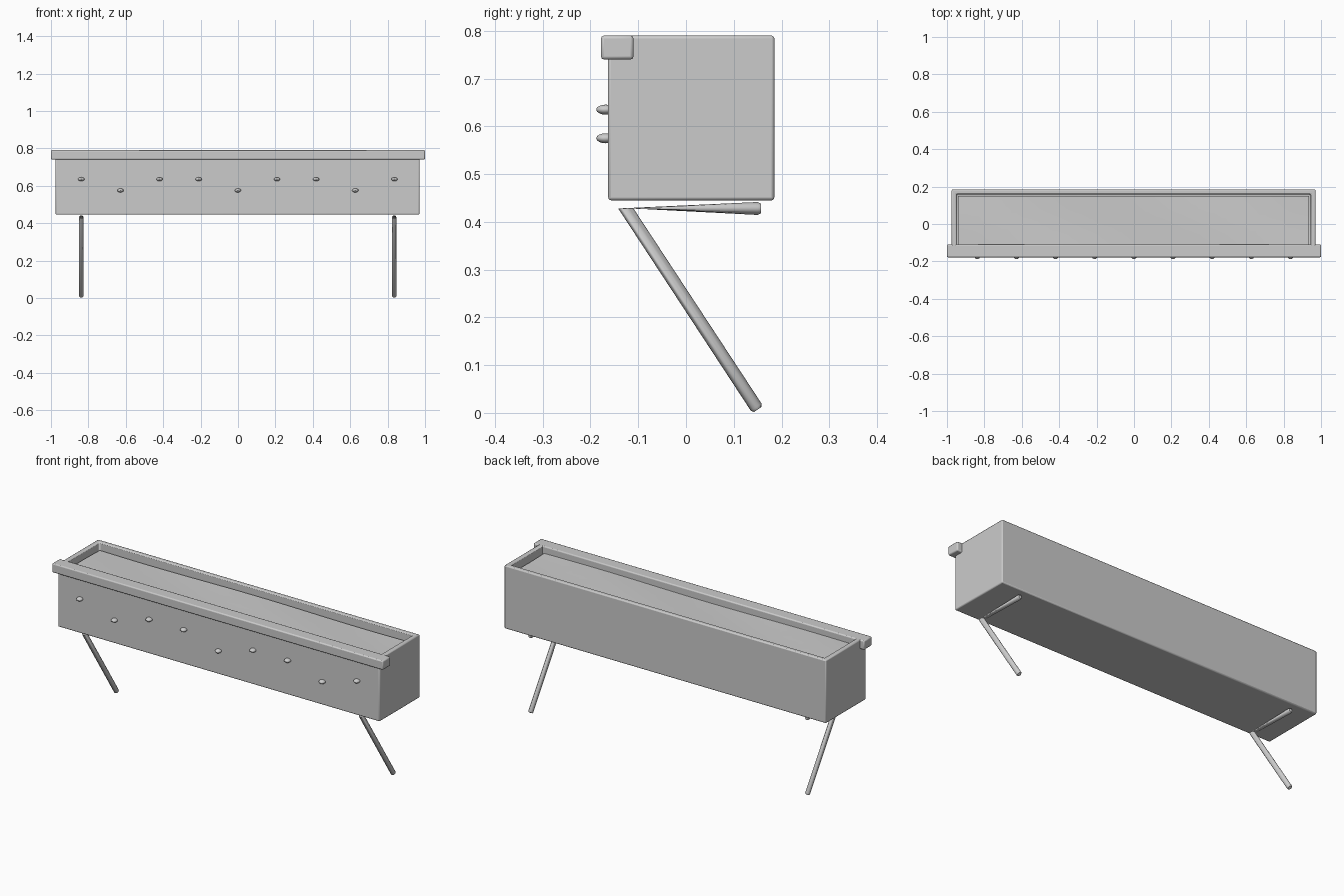
import bpy, bmesh, math
from mathutils import Vector

if "Cube" in bpy.data.objects:
    bpy.data.objects.remove(bpy.data.objects["Cube"])


def finish(name, bm, angle=40):
    bmesh.ops.recalc_face_normals(bm, faces=bm.faces[:])
    mesh = bpy.data.meshes.new(name)
    bm.to_mesh(mesh)
    bm.free()
    ob = bpy.data.objects.new(name, mesh)
    bpy.context.collection.objects.link(ob)
    bpy.ops.object.select_all(action='DESELECT')
    bpy.context.view_layer.objects.active = ob
    ob.select_set(True)
    bpy.ops.object.shade_smooth_by_angle(angle=math.radians(angle))
    return ob


def box_bm(lo, hi):
    bm = bmesh.new()
    bmesh.ops.create_cube(bm, size=1)
    lo, hi = Vector(lo), Vector(hi)
    for v in bm.verts:
        v.co = (lo + hi) / 2 + v.co * (hi - lo)
    return bm


def bevel(ob, width):
    m = ob.modifiers.new("rounded edges", 'BEVEL')
    m.width, m.segments = width, 2
    m.limit_method = 'ANGLE'


# Planter trough: hollow box with thick walls
bm = box_bm((-0.975, -0.163, 0.445), (0.97, 0.185, 0.79))
bm.normal_update()
top = max(bm.faces, key=lambda f: f.calc_center_median().z)
bmesh.ops.inset_region(bm, faces=[top], thickness=0.036)
ret = bmesh.ops.extrude_face_region(bm, geom=[top])
for v in ret['geom']:
    if isinstance(v, bmesh.types.BMVert):
        v.co.z = 0.48
if top.is_valid:
    bmesh.ops.delete(bm, geom=[top], context='FACES_ONLY')
bevel(finish("trough", bm), 0.006)

# Front rail along the top edge
bevel(finish("front_rail", box_bm((-1, -0.178, 0.74), (1, -0.11, 0.79))), 0.006)

# Fill surface, gently uneven
bm = bmesh.new()
bmesh.ops.create_grid(bm, x_segments=24, y_segments=4, size=0.5)
for v in bm.verts:
    x, y = v.co.x, v.co.y
    v.co = (x * 1.875 - 0.0025, 0.011 + y * 0.278, 0.752 + 0.003 * math.sin(9 * x + 3 * y))
finish("soil", bm)

# Oval studs on the front, in a repeating high-low pattern
for i in range(9):
    z = 0.575 if i % 4 == 0 and i == 4 or i in (1, 7) else 0.635
    bm = bmesh.new()
    bmesh.ops.create_uvsphere(bm, u_segments=16, v_segments=8, radius=1)
    for v in bm.verts:
        v.co = (-0.838 + i * 0.2093 + v.co.x * 0.017, -0.168 + v.co.y * 0.02, z + v.co.z * 0.0105)
    finish(f"stud_{i + 1}", bm)


# Bent rod legs: each ring is (y, z, normal y, normal z, radius across, radius x)
RINGS = [
    (0.150, 0.007, 0.832, 0.555, 0.009, 0.009),
    (0.147, 0.012, 0.832, 0.555, 0.0135, 0.0125),
    (-0.126, 0.428, 1, 0, 0.016, 0.0125),
    (0.150, 0.428, 0, -1, 0.0135, 0.0125),
    (0.157, 0.428, 0, -1, 0.010, 0.009),
]


def leg(name, x):
    bm = bmesh.new()
    n, rings = 12, []
    for y, z, ny, nz, r, rx in RINGS:
        ring = []
        for k in range(n):
            a = 2 * math.pi * k / n
            c, s = math.cos(a), math.sin(a)
            ring.append(bm.verts.new((x + rx * s, y + ny * r * c, z + nz * r * c)))
        rings.append(ring)
    for a, b in zip(rings, rings[1:]):
        for k in range(n):
            bm.faces.new((a[k], a[(k + 1) % n], b[(k + 1) % n], b[k]))
    bm.faces.new(rings[0])
    bm.faces.new(rings[-1])
    finish(name, bm)


leg("left_leg", -0.838)
leg("right_leg", 0.835)
